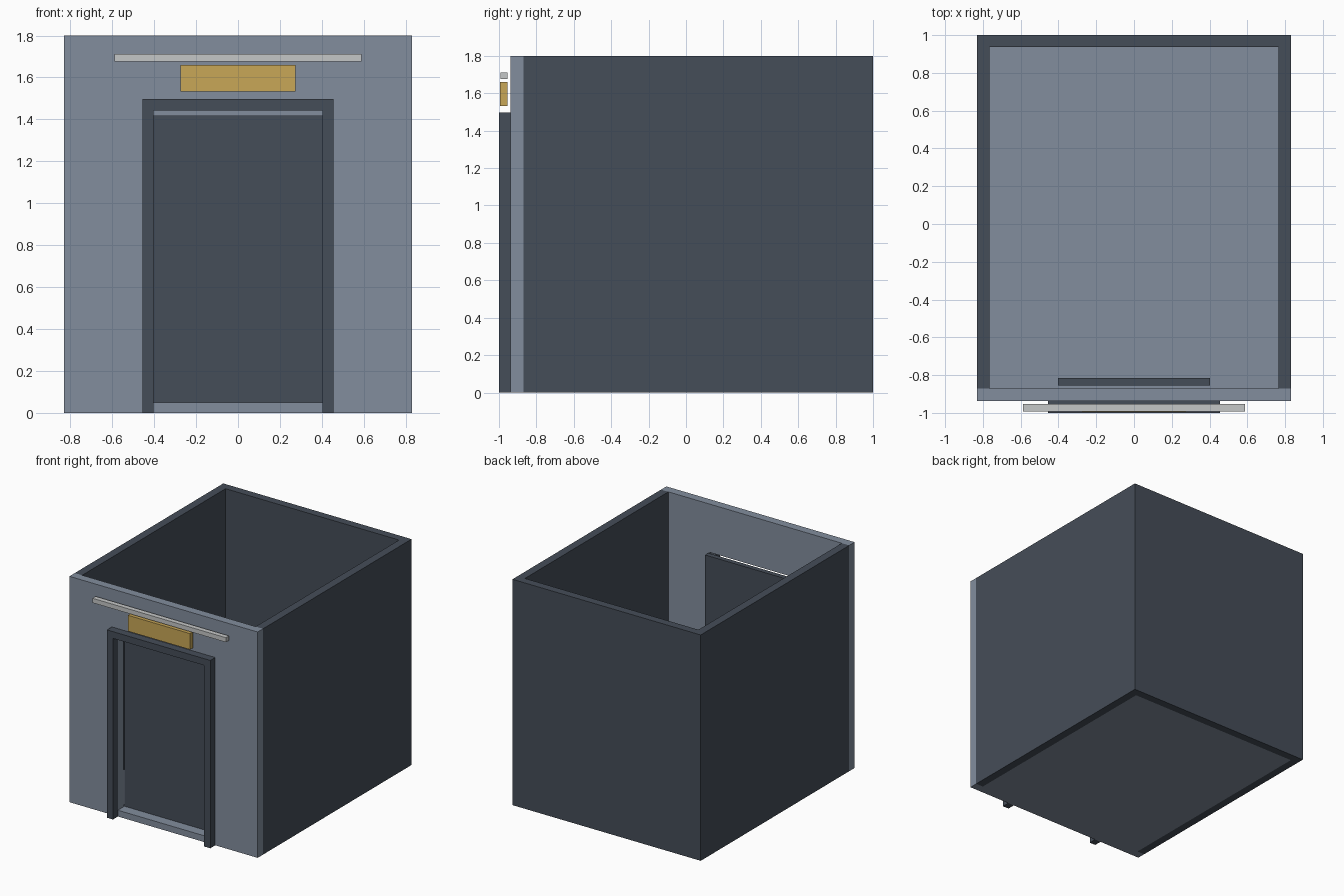
import bpy
import bmesh

if "Cube" in bpy.data.objects:
    bpy.data.objects.remove(bpy.data.objects["Cube"])


def material(name, rgb):
    """Flat colour given as 0-255 sRGB, stored as linear."""
    lin = [((c / 255 + 0.055) / 1.055) ** 2.4 for c in rgb]
    m = bpy.data.materials.new(name)
    m.diffuse_color = (*lin, 1)
    m.use_nodes = True
    m.node_tree.nodes["Principled BSDF"].inputs["Base Color"].default_value = m.diffuse_color
    return m


LIGHT = material("light_slate", (130, 141, 157))
DARK = material("dark_slate", (69, 77, 88))
GOLD = material("gold", (200, 167, 87))
PALE = material("pale_grey", (197, 199, 199))


def prism(name, outline, axis, start, end, mat):
    """Extrude a flat outline along y (outline is x,z) or z (outline is x,y)."""
    def place(p, d):
        return (p[0], d, p[1]) if axis == "y" else (p[0], p[1], d)
    bm = bmesh.new()
    face = bm.faces.new([bm.verts.new(place(p, start)) for p in outline])
    ext = bmesh.ops.extrude_face_region(bm, geom=[face])
    move = place((0, 0), end - start)
    bmesh.ops.translate(bm, vec=move, verts=[
        g for g in ext["geom"] if isinstance(g, bmesh.types.BMVert)])
    bmesh.ops.recalc_face_normals(bm, faces=bm.faces)
    mesh = bpy.data.meshes.new(name)
    bm.to_mesh(mesh)
    bm.free()
    mesh.materials.append(mat)
    obj = bpy.data.objects.new(name, mesh)
    bpy.context.collection.objects.link(obj)
    return obj


def box(name, x, y, z, mat):
    """Box centred on x = 0 with half width x."""
    return prism(name, [(-x, z[0]), (x, z[0]), (x, z[1]), (-x, z[1])],
                 "y", y[0], y[1], mat)


def arch(outer_x, outer_z, inner_x, inner_z):
    """Upside-down U outline around a doorway."""
    right = [(inner_x, 0), (outer_x, 0), (outer_x, outer_z)]
    left = [(-x, z) for x, z in reversed(right)]
    return right + left + [(-inner_x, inner_z), (inner_x, inner_z)]


W, WI = 0.83, 0.765          # outer and inner half width
FRONT, INNER = -0.938, -0.87  # front wall faces
H = 1.8
DOOR_X, DOOR_TOP, FLOOR_TOP = 0.402, 1.415, 0.05

# Room shell: side and back walls in one U, plus the front wall with doorway
prism("side_and_back_walls",
      [(-W, INNER), (-W, 1), (W, 1), (W, INNER),
       (WI, INNER), (WI, 0.936), (-WI, 0.936), (-WI, INNER)],
      "z", 0, H, DARK)
prism("front_wall", arch(W, H, DOOR_X, DOOR_TOP), "y", FRONT, INNER, LIGHT)

# Floor with a tongue that forms the doorway sill
prism("floor",
      [(-WI, INNER), (-DOOR_X, INNER), (-DOOR_X, FRONT), (DOOR_X, FRONT),
       (DOOR_X, INNER), (WI, INNER), (WI, 0.936), (-WI, 0.936)],
      "z", 0, FLOOR_TOP, LIGHT)

# Door set behind the front wall, and the frame in front of it
box("door", DOOR_X, (-0.855, -0.815), (FLOOR_TOP, DOOR_TOP), DARK)
prism("door_frame", arch(0.456, 1.497, DOOR_X, 1.443), "y", -1, FRONT, DARK)

# Sign plate and light bar above the doorway
box("sign_plate", 0.274, (-0.995, -0.955), (1.533, 1.66), GOLD)
box("light_bar", 0.588, (-0.993, -0.954), (1.675, 1.711), PALE)
